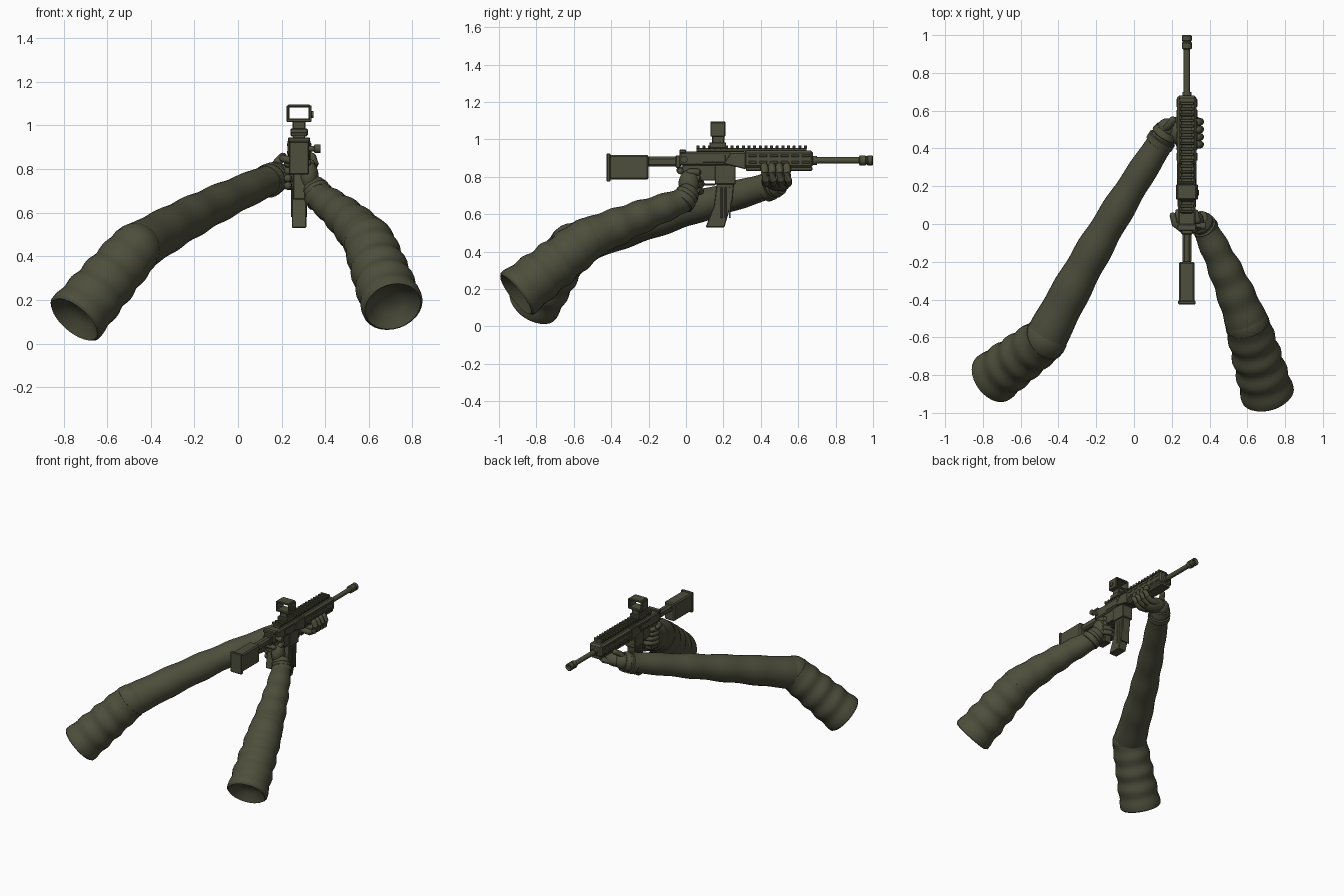
import bpy, bmesh, math
from mathutils import Vector as V

if "Cube" in bpy.data.objects:
    bpy.data.objects.remove(bpy.data.objects["Cube"])

OLIVE = (0.075, 0.077, 0.045, 1)
mat = bpy.data.materials.new("olive drab")
mat.use_nodes = True
mat.diffuse_color = OLIVE
mat.node_tree.nodes["Principled BSDF"].inputs["Base Color"].default_value = OLIVE
GX = 0.28  # centre line of the rifle


def finish(name, bm, smooth=True):
    bmesh.ops.recalc_face_normals(bm, faces=bm.faces)
    me = bpy.data.meshes.new(name)
    bm.to_mesh(me)
    bm.free()
    me.materials.append(mat)
    ob = bpy.data.objects.new(name, me)
    bpy.context.collection.objects.link(ob)
    if smooth:
        bpy.ops.object.select_all(action='DESELECT')
        ob.select_set(True)
        bpy.context.view_layer.objects.active = ob
        bpy.ops.object.shade_smooth_by_angle(angle=math.radians(40))
    return ob


def box(name, y0, y1, z0, z1, half, x=GX, bevel=0.004):
    bm = bmesh.new()
    bmesh.ops.create_cube(bm, size=1)
    for v in bm.verts:
        v.co = (x + v.co.x * 2 * half, (y0 + y1) / 2 + v.co.y * (y1 - y0),
                (z0 + z1) / 2 + v.co.z * (z1 - z0))
    if bevel:
        bmesh.ops.bevel(bm, geom=bm.edges[:], offset=bevel, segments=1, affect='EDGES')
    return finish(name, bm, False)


def plate(name, outline, half, x=GX):
    # side outline in (y, z) extruded across x
    bm = bmesh.new()
    f = bm.faces.new([bm.verts.new((x - half, y, z)) for y, z in outline])
    ext = bmesh.ops.extrude_face_region(bm, geom=[f])
    bmesh.ops.translate(bm, vec=(2 * half, 0, 0),
                        verts=[g for g in ext["geom"] if isinstance(g, bmesh.types.BMVert)])
    bmesh.ops.bevel(bm, geom=bm.edges[:], offset=0.004, segments=1, affect='EDGES')
    return finish(name, bm, False)


def loft(name, rings, sides=16):
    # round sections (centre, tangent, radius) joined into a closed tube
    bm = bmesh.new()
    loops = []
    for c, t, r in rings:
        a = t.cross(V((0.31, 0.2, 0.93))).normalized()
        b = t.cross(a).normalized()
        loops.append([bm.verts.new(c + r * (a * math.cos(k * math.tau / sides)
                      + b * math.sin(k * math.tau / sides))) for k in range(sides)])
    for p, q in zip(loops, loops[1:]):
        for k in range(sides):
            bm.faces.new((p[k], p[k - 1], q[k - 1], q[k]))
    bm.faces.new(loops[0])
    bm.faces.new(loops[-1])
    return finish(name, bm)


def rod(name, a, b, profile, sides=20):
    # straight turned part, profile holds (fraction, radius)
    a, b = V(a), V(b)
    d = (b - a).normalized()
    return loft(name, [(a.lerp(b, t), d, r) for t, r in profile], sides)


def finger(name, pts, r):
    pts = [V(p) for p in pts]
    rings = []
    for i, p in enumerate(pts):
        t = (pts[min(i + 1, len(pts) - 1)] - pts[max(i - 1, 0)]).normalized()
        caps = [(0, 1)]
        if i == 0:
            caps = [(-0.9, 0.4), (-0.6, 0.8), (0, 1)]
        elif i == len(pts) - 1:
            caps = [(0, 1), (0.6, 0.8), (0.9, 0.4)]
        rings += [(p + t * r * o, t, r * s) for o, s in caps]
    return loft(name, rings, 10)


def blob(name, c, rad):
    bm = bmesh.new()
    bmesh.ops.create_uvsphere(bm, u_segments=20, v_segments=12, radius=1)
    for v in bm.verts:
        v.co = V(c) + V([p * q for p, q in zip(v.co, rad)])
    return finish(name, bm)


def sleeve(name, a, b, r0, r1, folds, depth, bow=(0, 0, 0), hollow=False):
    # cloth tube with soft folds; the open end is dished inward
    a, b, bow = V(a), V(b), V(bow)
    d = (b - a).normalized()
    rings = []
    if hollow:
        rings = [(a + d * o, d, r0 * s) for o, s in
                 ((0.06, 0.3), (0.045, 0.55), (0.012, 0.82), (0, 0.92))]
    n = 48
    for i in range(n + 1):
        t = i / n
        wave = depth * math.sin(t * folds * math.tau) * math.sin(math.pi * t) ** 0.5
        lip = 0.015 if hollow and i == 0 else 0
        rings.append((a.lerp(b, t) + bow * math.sin(math.pi * t) + d * lip, d,
                      r0 + (r1 - r0) * t + wave))
    return loft(name, rings, 28)


# Support arm, reaching to the handguard
elbow, wrist = (-0.47, -0.61, 0.435), (0.155, 0.455, 0.755)
sleeve("support_upper_sleeve", (-0.75, -0.82, 0.11), elbow, 0.142, 0.12, 4, 0.005, hollow=True)
sleeve("support_forearm_sleeve", elbow, wrist, 0.113, 0.07, 5, 0.003, (-0.02, 0, 0.005))
blob("support_elbow", elbow, (0.118, 0.118, 0.118))
rod("support_cuff", (0.13, 0.42, 0.74), (0.18, 0.5, 0.77),
    [(0, 0.068), (0.05, 0.077), (0.4, 0.077), (0.45, 0.068), (0.6, 0.068), (0.65, 0.074),
     (1, 0.066)])
blob("support_palm", (0.23, 0.495, 0.775), (0.085, 0.072, 0.05))
blob("support_heel", (0.175, 0.505, 0.775), (0.055, 0.055, 0.055))
for i in range(4):
    y = 0.425 + i * 0.04
    finger(f"support_finger_{i}", [(0.24, y, 0.77), (0.3, y, 0.765), (0.337, y, 0.785),
           (0.35, y - 0.004, 0.825), (0.338, y - 0.006, 0.855)], 0.021)
finger("support_thumb", [(0.16, 0.5, 0.8), (0.185, 0.52, 0.835), (0.205, 0.55, 0.855)], 0.02)

# Firing arm, reaching to the pistol grip
elbow, wrist = (0.6, -0.53, 0.465), (0.37, -0.01, 0.675)
sleeve("firing_upper_sleeve", (0.71, -0.91, 0.17), elbow, 0.142, 0.118, 4, 0.006, hollow=True)
sleeve("firing_forearm_sleeve", elbow, wrist, 0.114, 0.066, 4, 0.004, (0.01, 0, 0.005))
blob("firing_elbow", elbow, (0.117, 0.117, 0.117))
rod("firing_cuff", (0.385, -0.03, 0.655), (0.34, 0.025, 0.73),
    [(0, 0.062), (0.05, 0.07), (0.4, 0.07), (0.45, 0.062), (0.6, 0.062), (0.65, 0.066),
     (1, 0.052)])
blob("firing_palm", (0.325, 0.015, 0.765), (0.045, 0.055, 0.07))
for i in range(4):
    z = 0.825 - i * 0.034
    finger(f"firing_finger_{i}", [(0.335, 0.02, z), (0.325, 0.06, z), (0.28, 0.078, z),
           (0.235, 0.062, z), (0.228, 0.02, z)], 0.019)
finger("firing_thumb", [(0.32, -0.03, 0.83), (0.26, -0.035, 0.835),
       (0.215, 0.0, 0.845), (0.205, 0.045, 0.85)], 0.017)

# Stock
box("stock", -0.42, -0.2, 0.785, 0.918, 0.041, bevel=0.008)
box("butt_plate", -0.425, -0.405, 0.775, 0.925, 0.046)
box("buffer_tube", -0.21, -0.02, 0.855, 0.908, 0.024, bevel=0.012)
box("buffer_collar", -0.055, -0.03, 0.848, 0.915, 0.03)

# Receiver
box("upper_receiver", -0.035, 0.32, 0.86, 0.935, 0.046, bevel=0.008)
box("lower_receiver", -0.02, 0.195, 0.78, 0.865, 0.036)
box("magazine_well", 0.155, 0.265, 0.76, 0.865, 0.042)
plate("front_shoulder", [(0.2, 0.87), (0.32, 0.84), (0.32, 0.93), (0.24, 0.93)], 0.052)
box("bolt_cover", 0.09, 0.21, 0.878, 0.918, 0.049, bevel=0.002)
rod("receiver_knob", (0.32, -0.01, 0.893), (0.378, -0.01, 0.893),
    [(0, 0.012), (0.5, 0.012), (0.52, 0.019), (1, 0.019)])
box("charging_handle", -0.035, 0.0, 0.925, 0.945, 0.05)
plate("trigger_guard", [(0.08, 0.79), (0.09, 0.755), (0.16, 0.755), (0.16, 0.765),
      (0.1, 0.765), (0.09, 0.79)], 0.012)
plate("pistol_grip", [(-0.01, 0.8), (0.07, 0.8), (0.05, 0.66), (-0.035, 0.66)], 0.028)

# Magazine with pressed ribs
plate("magazine", [(0.165, 0.78), (0.258, 0.78), (0.25, 0.68), (0.205, 0.53),
      (0.105, 0.53), (0.15, 0.65)], 0.033)
for i in range(3):
    y = 0.185 + i * 0.022
    box(f"magazine_rib_{i}", y, y + 0.01, 0.58, 0.745, 0.037, bevel=0.002)

# Handguard with slotted sides
box("handguard", 0.31, 0.68, 0.85, 0.94, 0.052, bevel=0.012)
box("handguard_lower_rail", 0.32, 0.675, 0.832, 0.855, 0.04)
for row, z in enumerate((0.878, 0.912)):
    for i in range(6):
        y = 0.335 + i * 0.057
        box(f"handguard_rib_{row}_{i}", y, y + 0.042, z - 0.007, z + 0.007, 0.056, bevel=0.003)

# Top rail
box("top_rail", 0.055, 0.645, 0.935, 0.955, 0.028, bevel=0.002)
for i in range(20):
    y = 0.057 + i * 0.0302
    box(f"rail_tooth_{i}", y, y + 0.016, 0.95, 0.969, 0.037, bevel=0.003)

# Barrel and muzzle
rod("barrel", (GX, 0.66, 0.888), (GX, 0.95, 0.888), [(0, 0.017), (1, 0.017)])
rod("gas_block", (GX, 0.67, 0.888), (GX, 0.7, 0.888), [(0, 0.024), (1, 0.024)])
rod("muzzle_device", (GX, 0.925, 0.888), (GX, 1.0, 0.888),
    [(0, 0.02), (0.06, 0.027), (0.45, 0.027), (0.5, 0.023), (0.58, 0.023), (0.63, 0.027),
     (0.94, 0.027), (1, 0.022), (0.85, 0.01)], 16)

# Optic: clamp, riser and an open hood
box("optic_clamp", 0.125, 0.215, 0.952, 0.985, 0.04)
box("optic_riser", 0.14, 0.205, 0.98, 1.03, 0.029)
box("optic_floor", 0.13, 0.21, 1.015, 1.032, 0.058)
box("optic_roof", 0.13, 0.21, 1.083, 1.097, 0.05)
for side in (-1, 1):
    box(f"optic_wall_{side}", 0.13, 0.21, 1.02, 1.092, 0.007, GX + side * 0.051)
rod("optic_dial", (0.33, 0.165, 1.05), (0.345, 0.165, 1.05), [(0, 0.015), (1, 0.015)])
